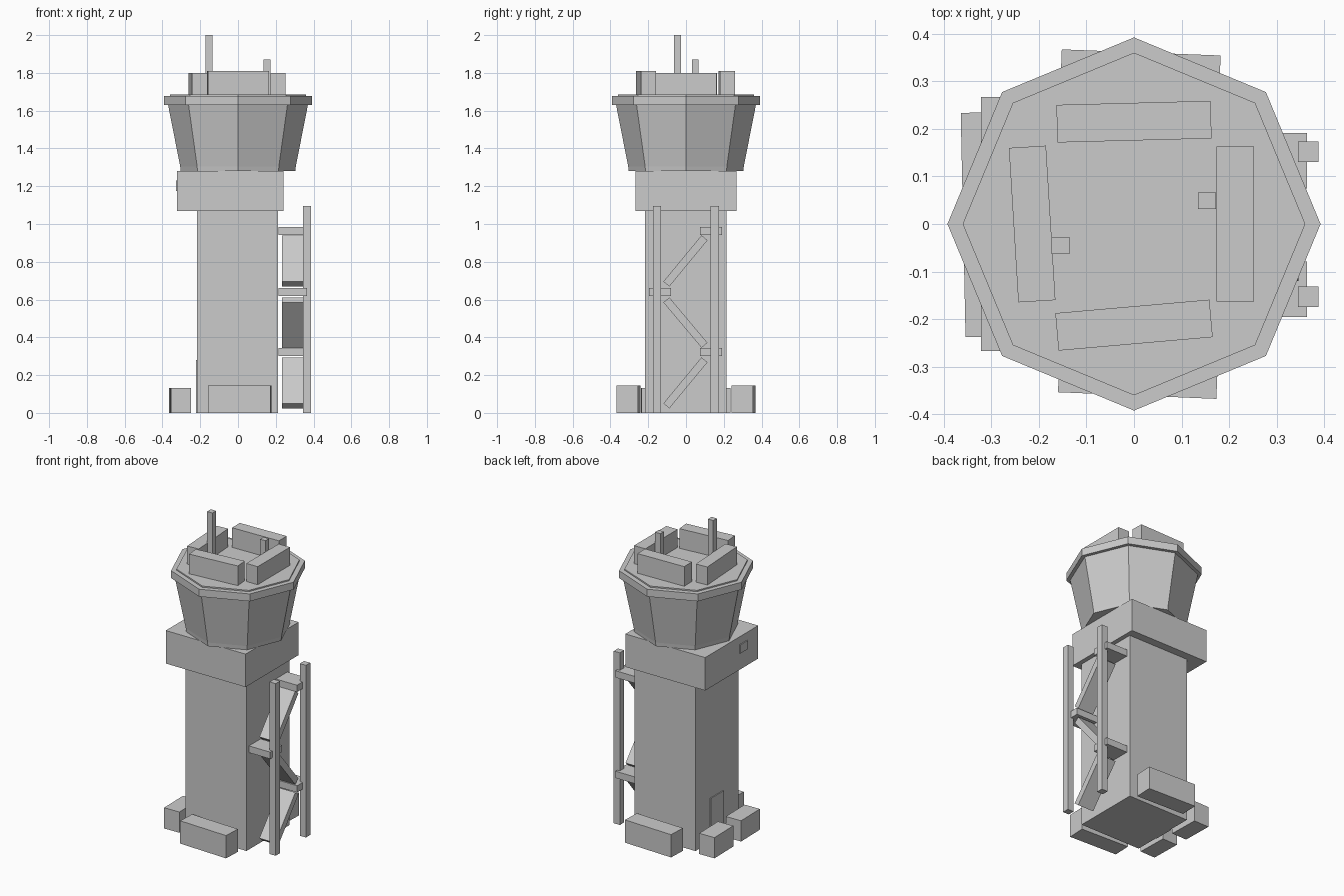
import bpy, bmesh, math
from mathutils import Matrix, Vector

if "Cube" in bpy.data.objects:
    bpy.data.objects.remove(bpy.data.objects["Cube"])

grey = bpy.data.materials.new("concrete_grey")
grey.diffuse_color = (0.6, 0.6, 0.6, 1)
grey.use_nodes = True
grey.node_tree.nodes["Principled BSDF"].inputs["Base Color"].default_value = grey.diffuse_color


def finish(name, bm):
    bmesh.ops.recalc_face_normals(bm, faces=bm.faces)
    mesh = bpy.data.meshes.new(name)
    bm.to_mesh(mesh)
    bm.free()
    mesh.materials.append(grey)
    obj = bpy.data.objects.new(name, mesh)
    bpy.context.collection.objects.link(obj)
    return obj


def box(name, centre, size, angle=0, axis='Z'):
    bm = bmesh.new()
    m = (Matrix.Translation(Vector(centre))
         @ Matrix.Rotation(math.radians(angle), 4, axis)
         @ Matrix.Diagonal((*size, 1)))
    bmesh.ops.create_cube(bm, size=1, matrix=m)
    return finish(name, bm)


def span(name, x0, x1, y0, y1, z0, z1):
    return box(name, ((x0 + x1) / 2, (y0 + y1) / 2, (z0 + z1) / 2),
               (x1 - x0, y1 - y0, z1 - z0))


def octagon(name, profile):
    """Stack eight-sided rings given as (radius, height)."""
    bm = bmesh.new()
    rings = [[bm.verts.new((r * math.cos(i * math.pi / 4),
                            r * math.sin(i * math.pi / 4), z)) for i in range(8)]
             for r, z in profile]
    for a, b in zip(rings, rings[1:]):
        for i in range(8):
            j = (i + 1) % 8
            bm.faces.new((a[i], a[j], b[j], b[i]))
    bm.faces.new(rings[0])
    bm.faces.new(rings[-1])
    return finish(name, bm)


# Tower body
span("shaft", -0.217, 0.212, -0.217, 0.215, 0, 1.07)
span("collar", -0.322, 0.24, -0.267, 0.267, 1.07, 1.28)
span("door", -0.222, -0.215, -0.066, 0.066, 0, 0.28)
span("collar_hatch", -0.328, -0.32, -0.155, -0.08, 1.175, 1.23)

# Control cab and roof
octagon("cab", [(0.303, 1.28), (0.306, 1.305), (0.37, 1.63)])
octagon("roof_rim", [(0.392, 1.63), (0.392, 1.677)])
octagon("roof_deck", [(0.36, 1.675), (0.36, 1.685)])

# Roof units and antennas
box("roof_unit_back", (0, 0.215, 1.745), (0.324, 0.079, 0.13), 1.5)
box("roof_unit_front", (0, -0.2125, 1.745), (0.325, 0.079, 0.13), 5)
box("roof_unit_left", (-0.214, 0, 1.74), (0.078, 0.325, 0.12), 3.5)
box("roof_unit_right", (0.2125, 0, 1.74), (0.079, 0.325, 0.12))
span("tall_antenna", -0.173, -0.136, -0.063, -0.027, 1.68, 2.0)
span("short_antenna", 0.135, 0.172, 0.031, 0.066, 1.68, 1.87)

# Ground blocks around the base
box("ground_block_front", (0.009, -0.304, 0.0725), (0.333, 0.113, 0.145), -2.4)
box("ground_block_back", (0.013, 0.304, 0.0725), (0.334, 0.113, 0.145), -2.2)
box("ground_block_left_back", (-0.309, 0.137, 0.066), (0.106, 0.195, 0.132), 1.2)
box("ground_block_left_front", (-0.303, -0.139, 0.066), (0.106, 0.195, 0.132), 1.2)

# Outside stair: posts, landings and sloping flights
for label, y in (("front", -0.153), ("back", 0.152)):
    box("stair_post_" + label, (0.366, y, 0.548), (0.043, 0.043, 1.096))
for i, (y, z) in enumerate(((0.133, 0.323), (-0.137, 0.64), (0.133, 0.963))):
    box(f"landing_{i + 1}", (0.289, y, z), (0.15, 0.117, 0.043))
for i, (y0, z0, y1, z1) in enumerate(((-0.104, 0.037, 0.098, 0.281),
                                      (0.098, 0.358, -0.104, 0.598),
                                      (-0.104, 0.682, 0.098, 0.927))):
    dy, dz = y1 - y0, z1 - z0
    box(f"stair_flight_{i + 1}", (0.29, (y0 + y1) / 2, (z0 + z1) / 2),
        (0.112, math.hypot(dy, dz), 0.041),
        math.degrees(math.atan2(dz, dy)), 'X')
